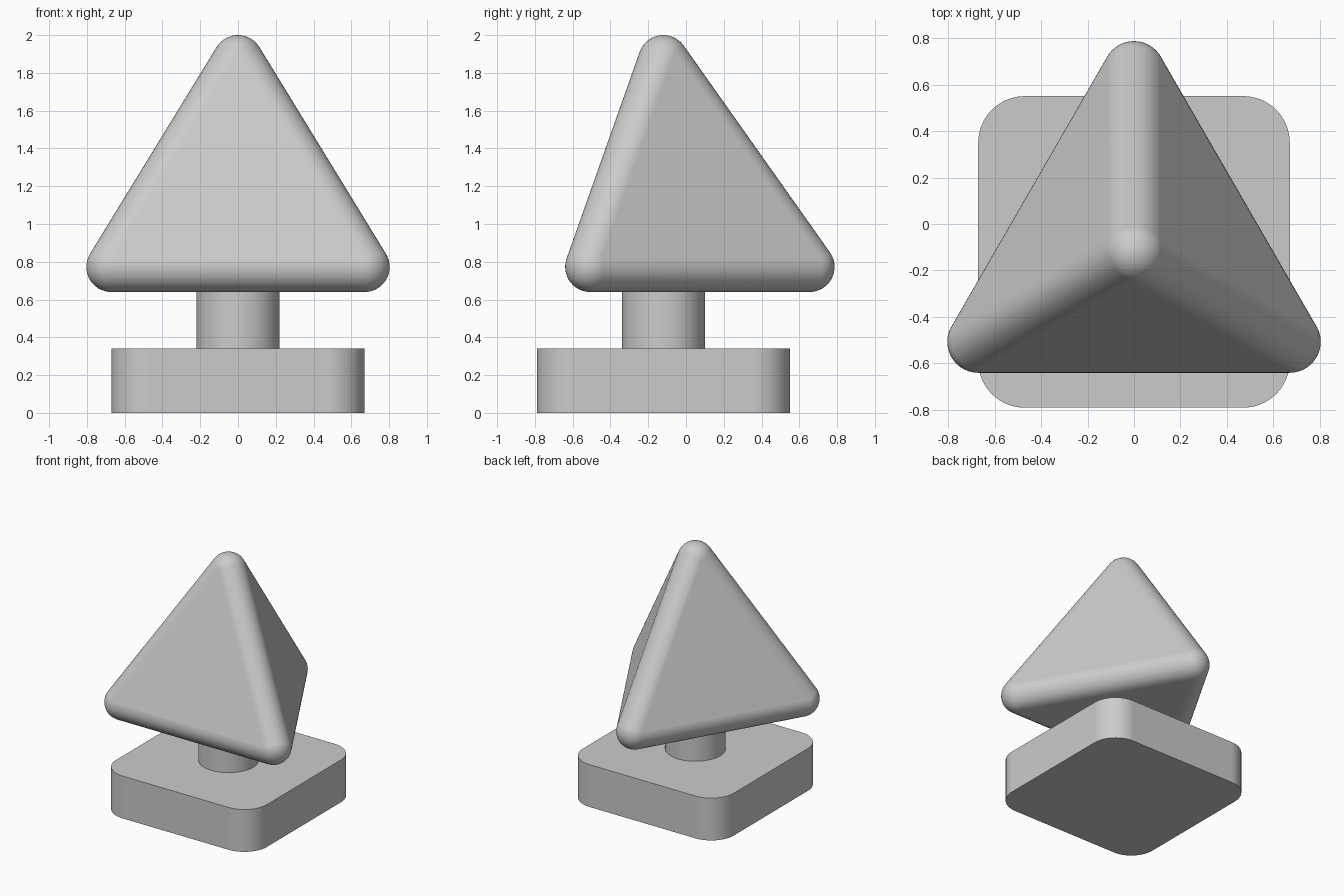
import bpy, bmesh, math
from mathutils import Vector

cube = bpy.data.objects.get("Cube")
if cube:
    bpy.data.objects.remove(cube, do_unlink=True)

CENTER_Y = -0.12

grey = bpy.data.materials.new("light grey")
grey.use_nodes = True
grey.diffuse_color = (0.6, 0.6, 0.6, 1)
grey.node_tree.nodes["Principled BSDF"].inputs["Base Color"].default_value = (0.6, 0.6, 0.6, 1)


def finish(bm, name, location, angle=30):
    """Turn a bmesh into a smooth-shaded object with flat areas kept flat."""
    bmesh.ops.recalc_face_normals(bm, faces=bm.faces)
    mesh = bpy.data.meshes.new(name)
    bm.to_mesh(mesh)
    bm.free()
    mesh.materials.append(grey)
    obj = bpy.data.objects.new(name, mesh)
    obj.location = location
    bpy.context.collection.objects.link(obj)
    bpy.ops.object.select_all(action='DESELECT')
    obj.select_set(True)
    bpy.context.view_layer.objects.active = obj
    bpy.ops.object.shade_smooth_by_angle(angle=math.radians(angle))
    weighted = obj.modifiers.new("flat_areas", 'WEIGHTED_NORMAL')
    weighted.keep_sharp = True


# Base: square block with rounded upright edges
size, height = 1.34, 0.34
bm = bmesh.new()
bmesh.ops.create_cube(bm, size=1)
bmesh.ops.scale(bm, vec=(size, size, height), verts=bm.verts)
upright = [e for e in bm.edges
           if abs(e.verts[0].co.z - e.verts[1].co.z) > 0.1]
bmesh.ops.bevel(bm, geom=upright, offset=0.2, segments=16, profile=0.5, affect='EDGES')
finish(bm, "base", (0, CENTER_Y, height / 2))

# Stem: round post between the base and the head
bm = bmesh.new()
bmesh.ops.create_cone(bm, cap_ends=True, segments=64, radius1=0.22, radius2=0.22, depth=0.36)
finish(bm, "stem", (0, CENTER_Y, 0.5))

# Head: regular tetrahedron with rounded edges, the hull of four corner balls
edge, radius = 1.34, 0.133
ring = edge / math.sqrt(3)
rise = edge * math.sqrt(2 / 3)
corners = [Vector((ring * math.cos(a), ring * math.sin(a), 0))
           for a in (math.radians(90 + 120 * i) for i in range(3))]
corners.append(Vector((0, 0, rise)))
middle = Vector((0, 0, rise / 4))

# Ball directions, with the exact contact points of the flat sides added
bm = bmesh.new()
bmesh.ops.create_icosphere(bm, subdivisions=4, radius=radius)
ball = [v.co.copy() for v in bm.verts]
ball += [(middle - c).normalized() * radius for c in corners]
bm.free()

bm = bmesh.new()
for corner in corners:
    for offset in ball:
        bm.verts.new(corner + offset)
bmesh.ops.convex_hull(bm, input=bm.verts)
bmesh.ops.delete(bm, geom=[v for v in bm.verts if not v.link_faces], context='VERTS')
bmesh.ops.dissolve_limit(bm, angle_limit=math.radians(0.3), verts=bm.verts, edges=bm.edges)
finish(bm, "rounded_tetrahedron_head", (0, CENTER_Y, 2 - radius - rise), 40)
